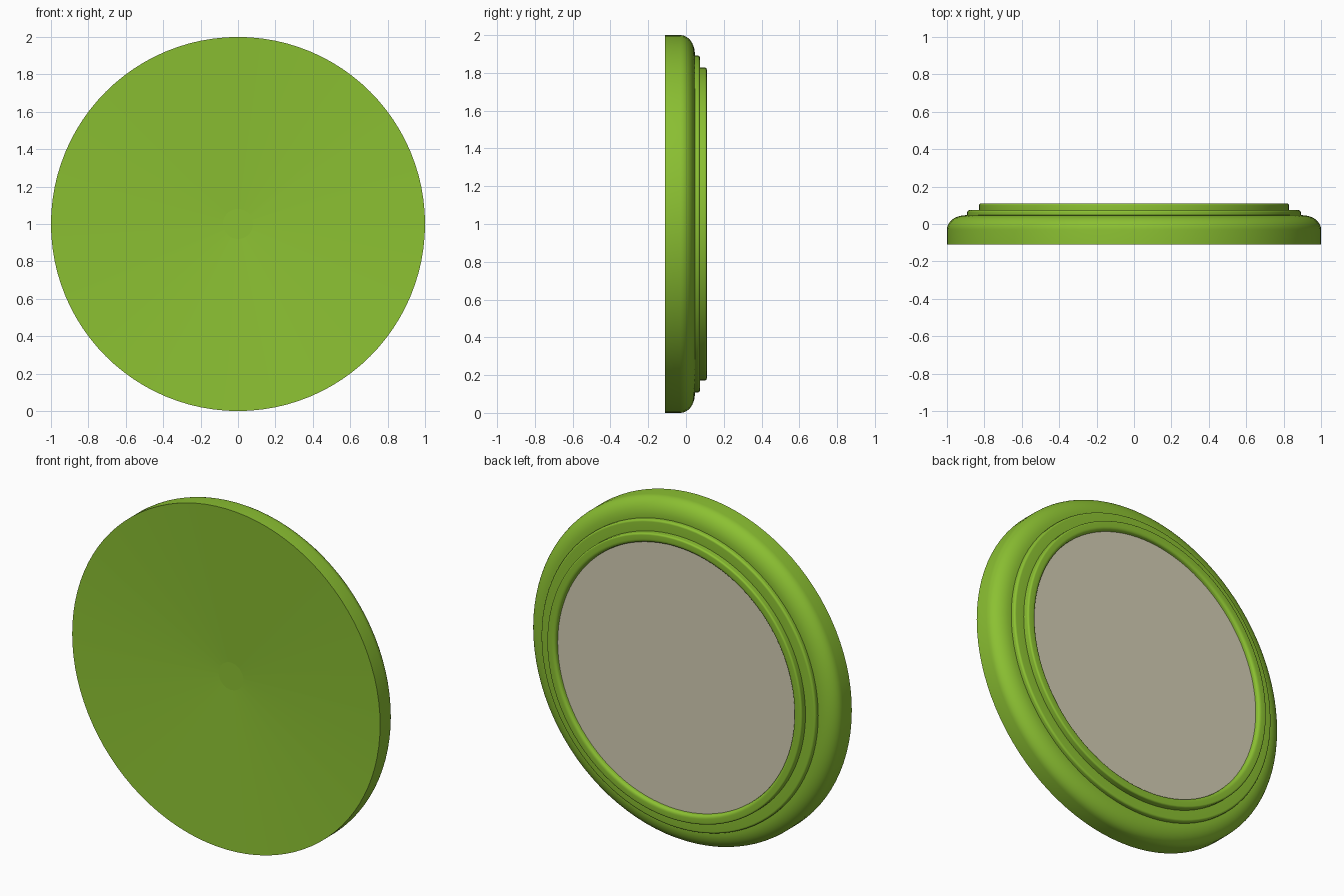
import bpy
import bmesh
from math import cos, sin, pi

cube = bpy.data.objects.get("Cube")
if cube:
    bpy.data.objects.remove(cube, do_unlink=True)

SEGMENTS = 96


def make_material(name, rgb):
    mat = bpy.data.materials.new(name)
    mat.use_nodes = True
    mat.diffuse_color = (*rgb, 1)
    bsdf = mat.node_tree.nodes["Principled BSDF"]
    bsdf.inputs["Base Color"].default_value = (*rgb, 1)
    bsdf.inputs["Roughness"].default_value = 0.6
    return mat


def corner(radius, depth, size_r, size_y, start, steps=6):
    """Quarter ellipse around (radius, depth), turning from start by 90 degrees."""
    angles = [start + pi / 2 * i / steps for i in range(steps + 1)]
    return [(radius + size_r * cos(a), depth + size_y * sin(a)) for a in angles]


def lathe(name, profile, mat):
    """Revolve (radius, y) points around the horizontal axis through z = 1."""
    bm = bmesh.new()
    rings = []
    for r, y in profile:
        if r == 0:
            rings.append([bm.verts.new((0, y, 1))])
            continue
        angles = [2 * pi * i / SEGMENTS for i in range(SEGMENTS)]
        rings.append([bm.verts.new((r * cos(a), y, 1 + r * sin(a))) for a in angles])
    for a, b in zip(rings, rings[1:]):
        for i in range(SEGMENTS):
            j = (i + 1) % SEGMENTS
            if len(a) == 1:
                bm.faces.new((a[0], b[i], b[j]))
            elif len(b) == 1:
                bm.faces.new((a[i], b[0], a[j]))
            else:
                bm.faces.new((a[i], b[i], b[j], a[j]))
    bmesh.ops.recalc_face_normals(bm, faces=bm.faces)
    mesh = bpy.data.meshes.new(name)
    bm.to_mesh(mesh)
    bm.free()
    mesh.materials.append(mat)
    obj = bpy.data.objects.new(name, mesh)
    bpy.context.collection.objects.link(obj)
    bpy.ops.object.select_all(action="DESELECT")
    obj.select_set(True)
    bpy.context.view_layer.objects.active = obj
    bpy.ops.object.shade_smooth_by_angle(angle=0.5)
    return obj


green = make_material("leaf green", (0.26, 0.53, 0.032))
glass = make_material("pale beige glass", (0.66, 0.62, 0.46))

# Frame body: shallow dished face, straight rim, rounded shoulder
frame = [(0.08, -0.065), (1, -0.11)]
frame += corner(0.9, -0.03, 0.1, 0.077, 0, 10)
# First step and raised lip, both with softened edges
frame += [(0.892, 0.047)]
frame += corner(0.88, 0.062, 0.012, 0.012, 0)
frame += [(0.828, 0.074)]
frame += corner(0.818, 0.1, 0.01, 0.01, 0)
frame += corner(0.795, 0.095, 0.02, 0.015, pi / 2)
frame += [(0.772, 0.08)]
lathe("round_frame", frame, green)

# Flat centre cap of the dished face
lathe("centre_cap", [(0, -0.065), (0.08, -0.065), (0.08, -0.06), (0, -0.06)], green)

# Mirror panel held inside the lip
lathe("mirror_panel", [(0, 0.07), (0.774, 0.07), (0.774, 0.086), (0, 0.086)], glass)
